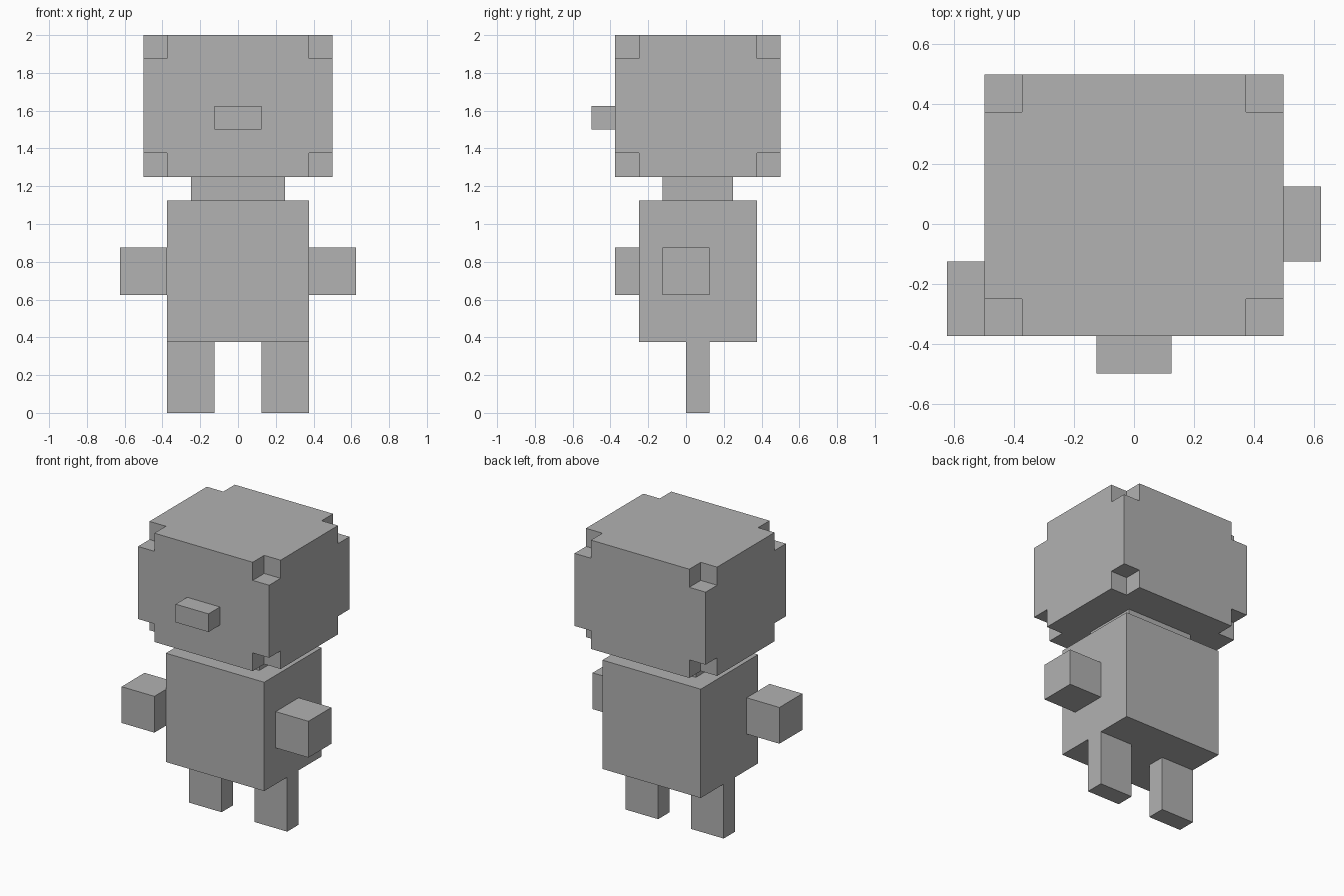
import bpy
import bmesh
from itertools import product
from mathutils import Matrix, Vector

if "Cube" in bpy.data.objects:
    bpy.data.objects.remove(bpy.data.objects["Cube"], do_unlink=True)

U = 0.125  # block unit that every part is sized in

grey = bpy.data.materials.new("plain_grey")
grey.use_nodes = True
colour = (0.445, 0.445, 0.445, 1)
grey.diffuse_color = colour
grey.node_tree.nodes["Principled BSDF"].inputs["Base Color"].default_value = colour


def add_box(bm, low, high):
    """Add a box between two corners given in block units."""
    low, high = Vector(low) * U, Vector(high) * U
    bmesh.ops.create_cube(bm, size=1, matrix=Matrix.Translation((low + high) / 2)
                          @ Matrix.Diagonal((*(high - low), 1)))


def make_part(name, *boxes):
    bm = bmesh.new()
    for low, high in boxes:
        add_box(bm, low, high)
    mesh = bpy.data.meshes.new(name)
    bm.to_mesh(mesh)
    bm.free()
    mesh.materials.append(grey)
    obj = bpy.data.objects.new(name, mesh)
    bpy.context.collection.objects.link(obj)
    return obj


# Head with a small cube notched out of each corner
head_low, head_high = (-4, -3, 10), (4, 4, 16)
head = make_part("head", (head_low, head_high))
corners = [Vector(c) for c in product(*zip(head_low, head_high))]
one = Vector((1, 1, 1))
cutter = make_part("corner_cutter", *[(c - one, c + one) for c in corners])
cutter.hide_render = True
notch = head.modifiers.new("corner_notches", "BOOLEAN")
notch.operation = "DIFFERENCE"
notch.solver = "EXACT"
notch.object = cutter
bpy.context.view_layer.objects.active = head
bpy.ops.object.modifier_apply(modifier=notch.name)
bpy.data.objects.remove(cutter, do_unlink=True)

# Nose, neck and body
make_part("nose", ((-1, -4, 12), (1, -3, 13)))
make_part("neck", ((-2, -1, 9), (2, 2, 10)))
make_part("body", ((-3, -2, 3), (3, 3, 9)))

# Hands: the right one is swung forward
make_part("left_hand", ((3, -1, 5), (5, 1, 7)))
make_part("right_hand", ((-5, -3, 5), (-3, -1, 7)))

# Legs
for side, x in (("left", 1), ("right", -3)):
    make_part(side + "_leg", ((x, 0, 0), (x + 2, 1, 3)))
